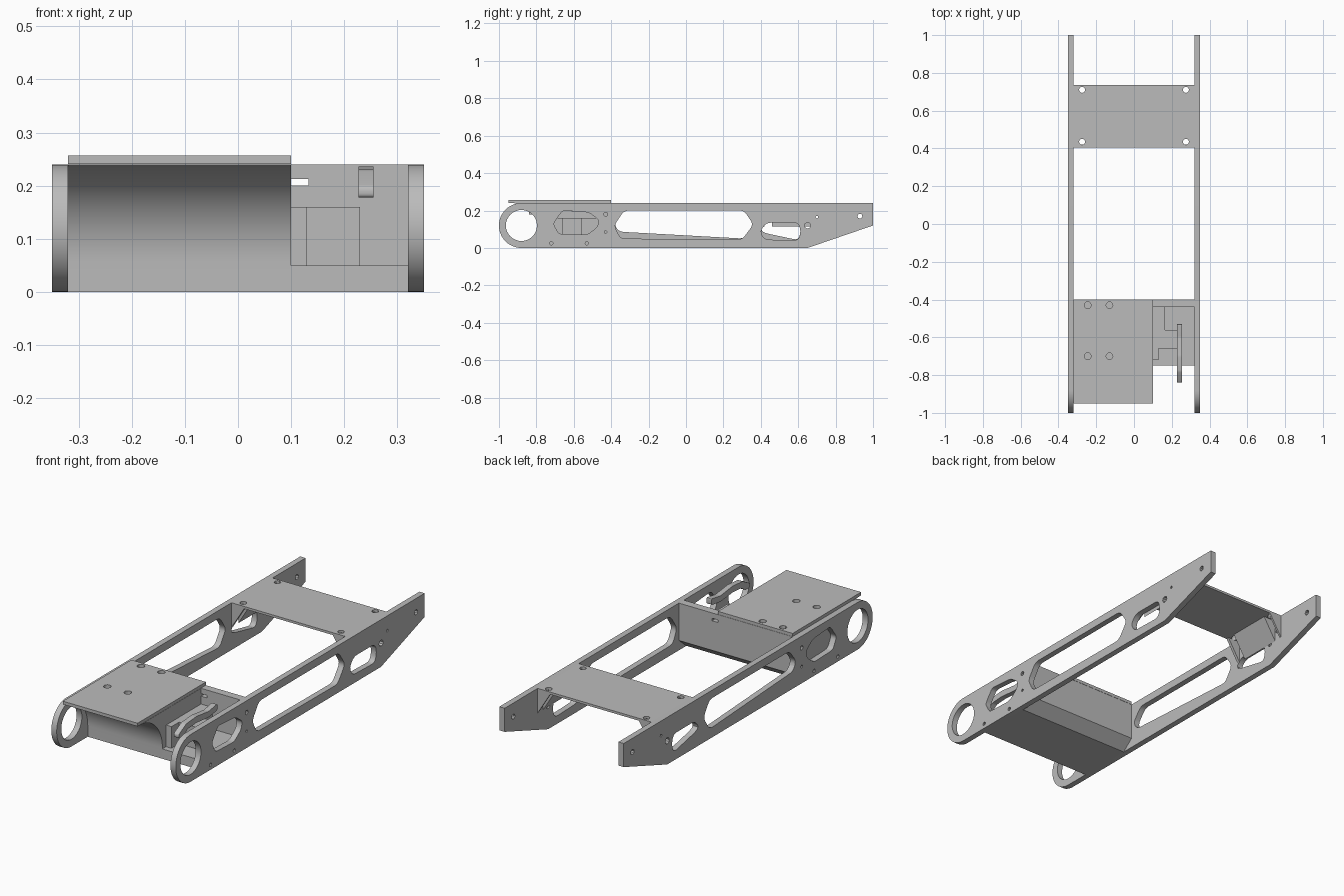
import bpy
from math import pi, sin, cos
from mathutils import Vector

cube = bpy.data.objects.get("Cube")
if cube:
    bpy.data.objects.remove(cube, do_unlink=True)

grey = bpy.data.materials.new("plain grey")
grey.use_nodes = True
colour = (0.5, 0.5, 0.5, 1)
grey.diffuse_color = colour
grey.node_tree.nodes["Principled BSDF"].inputs["Base Color"].default_value = colour

# Sketch axes to world: side = (y, z) along x, front = (x, z) along y, flat = (x, y) along z
TURN = {"side": (pi / 2, 0, pi / 2), "front": (pi / 2, 0, 0), "flat": (0, 0, 0)}
AXIS = {"side": 0, "front": 1, "flat": 2}


def sheet(name, plane, loops, low, high):
    """Extrude an outline with holes between two positions on the plane's normal."""
    curve = bpy.data.curves.new(name, "CURVE")
    curve.dimensions = "2D"
    curve.fill_mode = "BOTH"
    curve.extrude = (high - low) / 2
    for loop in loops:
        spline = curve.splines.new("POLY")
        spline.points.add(len(loop) - 1)
        for point, (u, v) in zip(spline.points, loop):
            point.co = (u, v, 0, 1)
        spline.use_cyclic_u = True
    temp = bpy.data.objects.new(name + " sketch", curve)
    bpy.context.collection.objects.link(temp)
    deps = bpy.context.evaluated_depsgraph_get()
    mesh = bpy.data.meshes.new_from_object(temp.evaluated_get(deps))
    bpy.data.objects.remove(temp, do_unlink=True)
    mesh.materials.clear()
    mesh.materials.append(grey)
    obj = bpy.data.objects.new(name, mesh)
    bpy.context.collection.objects.link(obj)
    obj.rotation_euler = TURN[plane]
    obj.location[AXIS[plane]] = (low + high) / 2
    bpy.ops.object.select_all(action="DESELECT")
    obj.select_set(True)
    bpy.context.view_layer.objects.active = obj
    bpy.ops.object.shade_smooth_by_angle(angle=pi / 6)
    return obj


def arc(u, v, r, start=0, end=2 * pi, n=16):
    return [(u + r * cos(start + (end - start) * i / n),
             v + r * sin(start + (end - start) * i / n)) for i in range(n + 1)]


def circle(u, v, r, n=16):
    return arc(u, v, r, n=n)[:-1]


def rect(u0, v0, u1, v1):
    return [(u0, v0), (u1, v0), (u1, v1), (u0, v1)]


def rounded(corners, r, n=4):
    """Round each corner of a polygon with a quadratic curve."""
    pts = [Vector(c) for c in corners]
    out = []
    for i, p in enumerate(pts):
        a = p + (pts[i - 1] - p).normalized() * r
        b = p + (pts[(i + 1) % len(pts)] - p).normalized() * r
        for k in range(n + 1):
            t = k / n
            out.append(tuple(a * (1 - t) ** 2 + p * 2 * t * (1 - t) + b * t * t))
    return out


# Side rails: round nose, tapered tail, lightening slots and screw holes
rail = arc(-0.88, 0.12, 0.12, pi / 2, 3 * pi / 2, 24) + [(0.65, 0), (1, 0.12), (1, 0.24)]
nose_ring = circle(-0.88, 0.12, 0.083, 32)
front_slot = rounded([(-0.71, 0.13), (-0.66, 0.2), (-0.52, 0.19), (-0.465, 0.15),
                      (-0.475, 0.11), (-0.53, 0.07), (-0.68, 0.075)], 0.018)
screws = [circle(y, z, r, 10) for y, z, r in [
    (-0.72, 0.025, 0.009), (-0.53, 0.025, 0.009), (-0.43, 0.18, 0.011),
    (-0.43, 0.085, 0.007), (0.65, 0.12, 0.016), (0.7, 0.165, 0.007), (0.93, 0.17, 0.013)]]
slots = {
    "left": [[(-0.385, 0.12), (-0.33, 0.2), (0.31, 0.2), (0.36, 0.125), (0.3, 0.045), (-0.35, 0.05)],
             [(0.395, 0.09), (0.43, 0.135), (0.6, 0.135), (0.615, 0.09), (0.6, 0.04), (0.42, 0.045)]],
    "right": [[(-0.385, 0.13), (-0.33, 0.2), (0.31, 0.2), (0.36, 0.125), (0.31, 0.05), (-0.36, 0.087)],
              [(0.395, 0.095), (0.43, 0.135), (0.6, 0.135), (0.615, 0.09), (0.6, 0.042), (0.42, 0.08)]],
}
for name, low in (("left", 0.32), ("right", -0.35)):
    holes = [rounded(s, 0.025) for s in slots[name]]
    sheet(name + "_rail", "side", [rail, nose_ring, front_slot] + holes + screws, low, low + 0.03)

# Rear cross plate with corner gussets beneath
plate_holes = [circle(x, y, 0.016, 12) for x in (-0.275, 0.275) for y in (0.435, 0.71)]
sheet("rear_plate", "flat", [rect(-0.32, 0.405, 0.32, 0.735)] + plate_holes, 0.228, 0.24)
for name, s in (("left", 1), ("right", -1)):
    sheet(name + "_gusset", "front",
          [[(s * 0.32, 0.228), (s * 0.32, 0.115), (s * 0.25, 0.228)]], 0.46, 0.69)
    for y0, y1 in ((0.405, 0.42), (0.725, 0.735)):
        sheet(name + "_gusset_end", "front",
              [[(s * 0.32, 0.228), (s * 0.32, 0.115), (s * 0.25, 0.228)]], y0, y1)

# Front body: curved hood on the right, open tray on the left
belly = [(-0.75, 0), (-0.46, 0), (-0.4, 0.05)]
hood = belly + [(-0.4, 0.24)] + arc(-0.935, 0.055, 0.185, pi / 2, 0, 20)
sheet("hood_body", "side", [hood], -0.32, 0.1)
sheet("tray_floor", "side", [belly + [(-0.75, 0.05)]], 0.1, 0.32)
sheet("tray_back_wall", "front",
      [[(0.1, 0.05), (0.32, 0.05), (0.32, 0.24), (0.1, 0.24),
        (0.1, 0.213), (0.133, 0.213), (0.133, 0.2), (0.1, 0.2)]], -0.44, -0.4)

# Top deck
deck_holes = [circle(x, y, 0.018, 12) for x in (-0.245, -0.13) for y in (-0.7, -0.43)]
sheet("deck", "flat", [rect(-0.32, -0.95, 0.1, -0.4)] + deck_holes, 0.241, 0.257)

# Servo, its mount and the curved lever
sheet("servo_body", "flat",
      [[(0.1, -0.66), (0.23, -0.66), (0.23, -0.56), (0.165, -0.56),
        (0.165, -0.44), (0.1, -0.44)]], 0.05, 0.16)
sheet("servo_mount", "flat", [rect(0.1, -0.72, 0.13, -0.66)], 0.05, 0.16)
lever = [(-0.84, 0.178), (-0.8, 0.178), (-0.77, 0.2), (-0.7, 0.205), (-0.6, 0.195), (-0.53, 0.205),
         (-0.53, 0.237), (-0.6, 0.225), (-0.7, 0.237), (-0.78, 0.23), (-0.84, 0.198)]
sheet("lever", "side", [rounded(lever, 0.008)], 0.227, 0.255)
